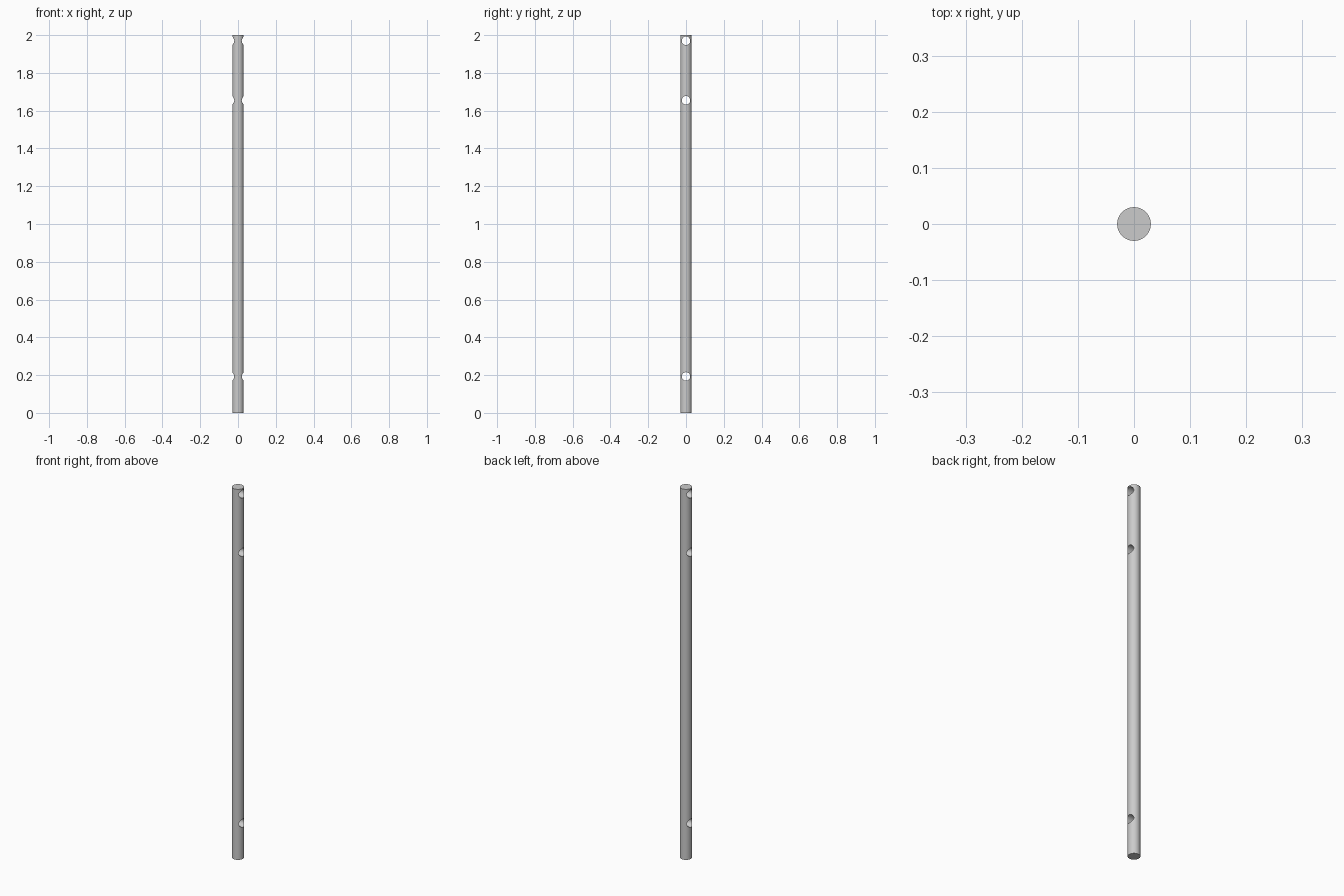
import bpy, math

if "Cube" in bpy.data.objects:
    bpy.data.objects.remove(bpy.data.objects["Cube"])

R, H = 0.03, 2.0
HOLE_R = 0.0225
HOLE_Z = (0.193, 1.655, 1.97)

# Solid round post
bpy.ops.mesh.primitive_cylinder_add(vertices=64, radius=R, depth=H, location=(0, 0, H / 2))
post = bpy.context.object
post.name = "drilled_post"


# Cross holes drilled through along x
def drill(target, z):
    bpy.ops.mesh.primitive_cylinder_add(vertices=48, radius=HOLE_R, depth=0.2,
                                        location=(0, 0, z), rotation=(0, math.pi / 2, 0))
    cutter = bpy.context.object
    cutter.name = "hole_cutter"
    mod = target.modifiers.new("hole", 'BOOLEAN')
    mod.operation = 'DIFFERENCE'
    mod.solver = 'EXACT'
    mod.object = cutter
    bpy.ops.object.select_all(action='DESELECT')
    target.select_set(True)
    bpy.context.view_layer.objects.active = target
    bpy.ops.object.modifier_apply(modifier=mod.name)
    bpy.data.objects.remove(cutter, do_unlink=True)


for z in HOLE_Z:
    drill(post, z)

bpy.ops.object.shade_smooth_by_angle(angle=math.radians(30))
